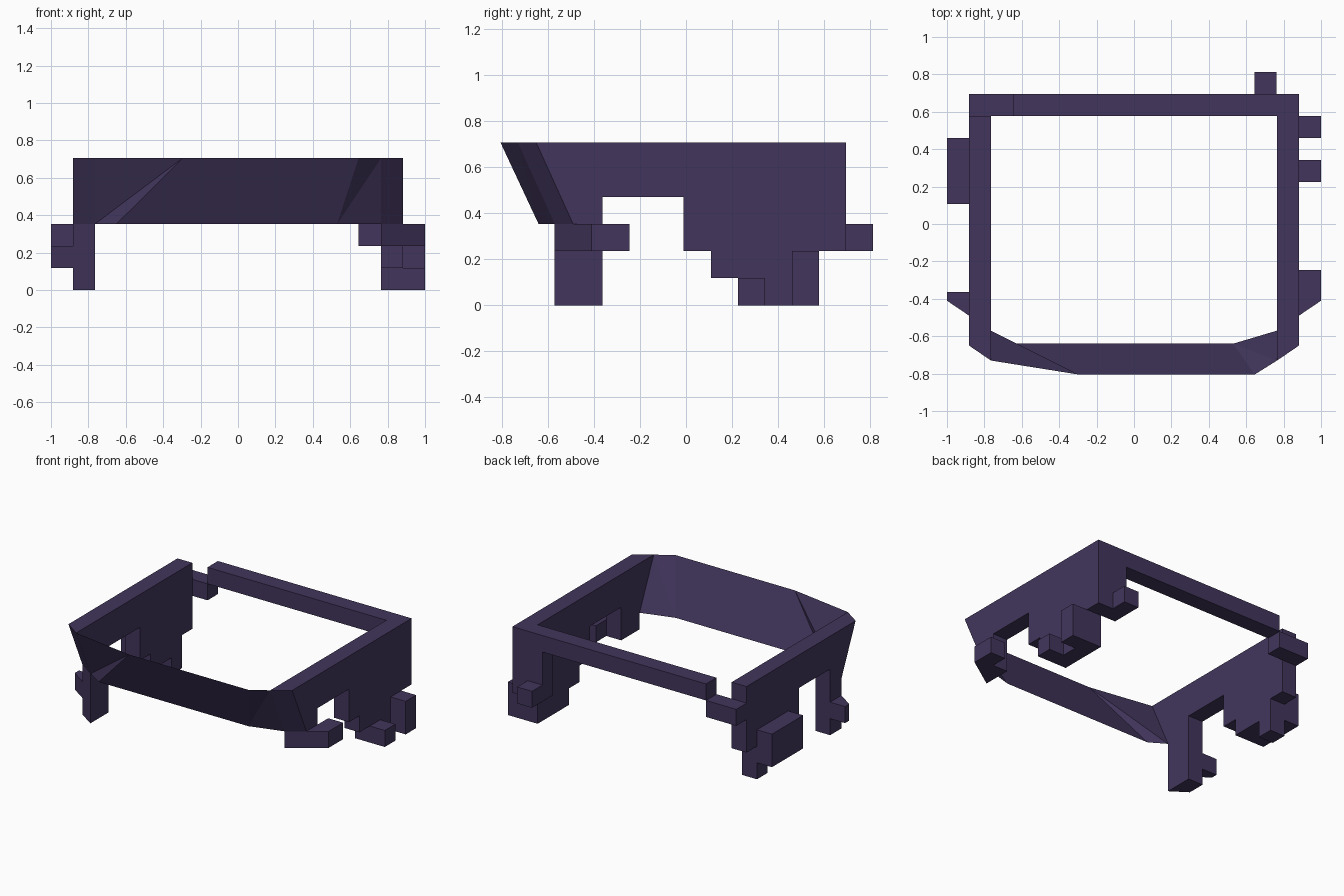
import bpy, bmesh

if "Cube" in bpy.data.objects:
    bpy.data.objects.remove(bpy.data.objects["Cube"])

U = 2 / 17                      # block size
Z = [i * U for i in range(8)]   # block levels

mat = bpy.data.materials.new("dark_purple")
mat.diffuse_color = (0.054, 0.036, 0.107, 1)
mat.use_nodes = True
mat.node_tree.nodes["Principled BSDF"].inputs["Base Color"].default_value = mat.diffuse_color


def finish(name, bm, recalc=True):
    if recalc:
        bmesh.ops.recalc_face_normals(bm, faces=bm.faces)
    me = bpy.data.meshes.new(name)
    bm.to_mesh(me)
    bm.free()
    me.materials.append(mat)
    ob = bpy.data.objects.new(name, me)
    bpy.context.collection.objects.link(ob)
    return ob


def prism(name, ring_a, ring_b):
    """Solid between two matching rings of points."""
    bm = bmesh.new()
    a = [bm.verts.new(p) for p in ring_a]
    b = [bm.verts.new(p) for p in ring_b]
    bm.faces.new(a)
    bm.faces.new(b[::-1])
    for i in range(len(a)):
        j = (i + 1) % len(a)
        bm.faces.new((a[j], a[i], b[i], b[j]))
    return finish(name, bm)


def slab(name, outline, z0, z1):
    return prism(name, [(x, y, z0) for x, y in outline], [(x, y, z1) for x, y in outline])


def box(name, x0, x1, y0, y1, z0, z1):
    return slab(name, [(x0, y0), (x1, y0), (x1, y1), (x0, y1)], z0, z1)


def wall(name, side, front, rest):
    """Stepped side wall; its front end is bevelled between inner and outer face."""
    rings = []
    for x, k in ((0.765, 0), (0.882, 1)):
        pts = [(f[k], f[2]) for f in front] + rest
        rings.append([(side * x, y, z) for y, z in pts])
    return prism(name, *rings)


# Side walls with stepped lower edges: front points are (inner y, outer y, z)
top_front = (-0.73, -0.65, Z[6])
low_front = (-0.57, -0.49, Z[3])
wall("right_wall", 1, [top_front, low_front],
     [(-0.363, Z[3]), (-0.363, Z[4]), (-0.01, Z[4]), (-0.01, Z[2]), (0.108, Z[2]),
      (0.108, Z[1]), (0.225, Z[1]), (0.225, 0), (0.578, 0), (0.578, Z[2]),
      (0.695, Z[2]), (0.695, Z[6])])
wall("left_wall", -1, [top_front, low_front, (-0.57, -0.49, 0)],
     [(-0.363, 0), (-0.363, Z[4]), (-0.01, Z[4]), (-0.01, Z[2]), (0.108, Z[2]),
      (0.108, Z[1]), (0.343, Z[1]), (0.343, 0), (0.46, 0), (0.46, Z[2]),
      (0.578, Z[2]), (0.578, Z[6])])

# Back beam, its lowered end and the drop at the other corner
box("back_beam", -0.645, 0.765, 0.578, 0.695, Z[5], Z[6])
box("back_low_beam", -0.882, -0.645, 0.578, 0.695, Z[4], Z[5])
box("back_drop", 0.645, 0.765, 0.578, 0.695, Z[2], Z[5])
box("back_peg", 0.645, 0.762, 0.695, 0.812, Z[2], Z[3])

# Outward blocks on the sides
box("right_low_block", 0.882, 1, 0.225, 0.343, 0, Z[1])
box("right_back_block", 0.882, 1, 0.46, 0.578, 0, Z[2])
box("left_long_block", -1, -0.882, 0.108, 0.46, Z[1], Z[3])
slab("right_front_block",
     [(0.765, -0.57), (0.882, -0.49), (1, -0.41), (1, -0.245), (0.882, -0.245),
      (0.882, -0.363), (0.765, -0.363)], Z[2], Z[3])
slab("left_front_block",
     [(-0.882, -0.49), (-0.882, -0.363), (-1, -0.363), (-1, -0.41)], Z[1], Z[2])

# Thin sloping front band between the two walls
upper = [(-0.765, -0.73), (-0.295, -0.805), (0.645, -0.805), (0.765, -0.73)]
lower = [(-0.765, -0.57), (-0.65, -0.64), (0.53, -0.64), (0.765, -0.57)]
bm = bmesh.new()
t = [bm.verts.new((x, y, Z[6])) for x, y in upper]
b = [bm.verts.new((x, y, Z[3])) for x, y in lower]
for i in range(3):
    bm.faces.new((b[i], b[i + 1], t[i + 1]))
    bm.faces.new((b[i], t[i + 1], t[i]))
finish("front_band", bm, recalc=False)
